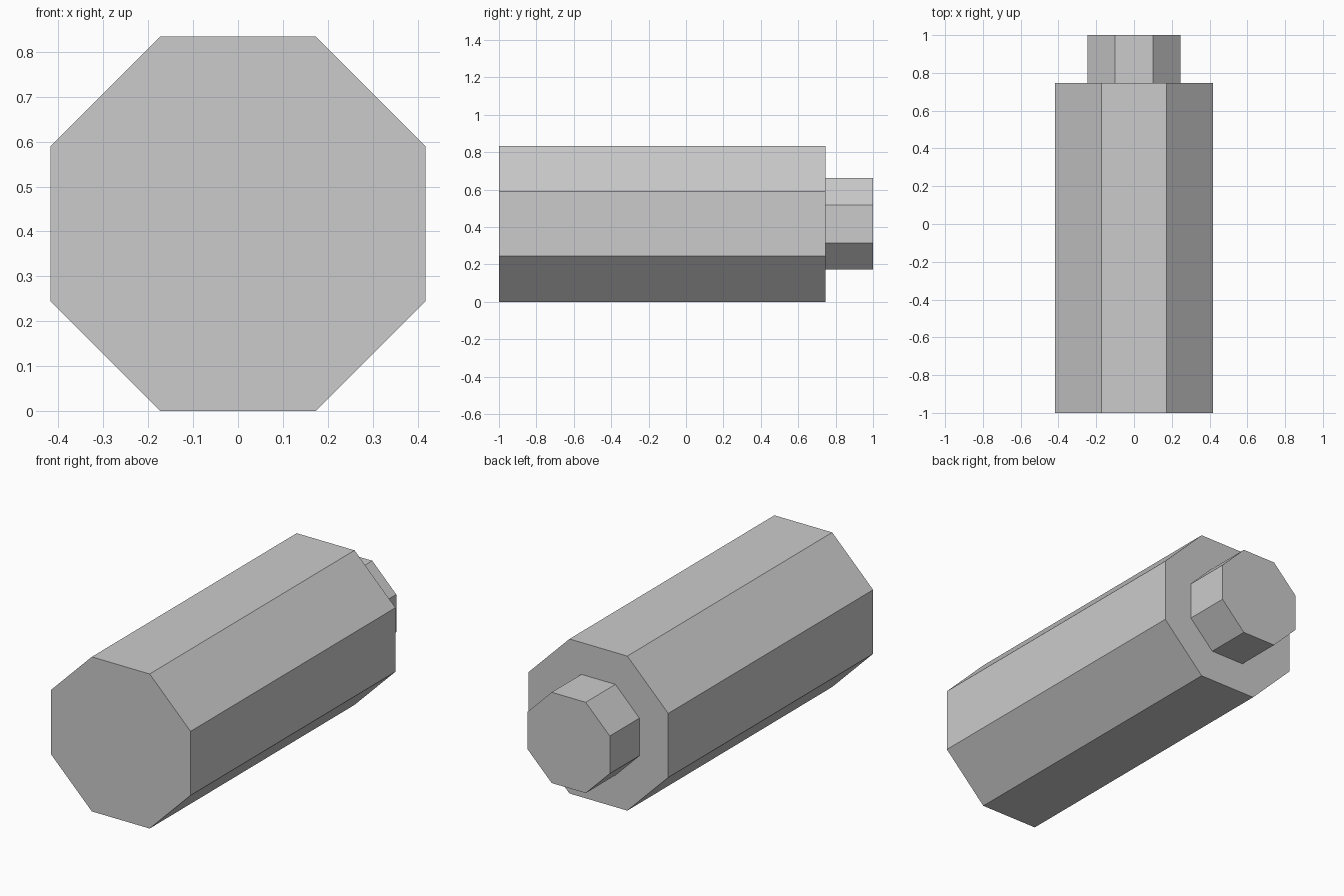
import bpy, bmesh, math
from mathutils import Matrix

cube = bpy.data.objects.get("Cube")
if cube:
    bpy.data.objects.remove(cube, do_unlink=True)

SIDES = 8
HALF_WIDTH = 0.417          # flat-to-flat half width of the main body
CENTRE_Z = HALF_WIDTH

grey = bpy.data.materials.new("light grey")
grey.use_nodes = True
colour = (0.6, 0.6, 0.6, 1)
grey.diffuse_color = colour
grey.node_tree.nodes["Principled BSDF"].inputs["Base Color"].default_value = colour


def octagonal_bar(name, half_width, y_start, y_end):
    """Eight-sided bar along y, resting on a flat side."""
    radius = half_width / math.cos(math.pi / SIDES)
    place = (Matrix.Translation((0, (y_start + y_end) / 2, CENTRE_Z))
             @ Matrix.Rotation(math.pi / 2, 4, 'X')
             @ Matrix.Rotation(math.pi / SIDES, 4, 'Z'))
    bm = bmesh.new()
    bmesh.ops.create_cone(bm, cap_ends=True, segments=SIDES, radius1=radius,
                          radius2=radius, depth=y_end - y_start, matrix=place)
    mesh = bpy.data.meshes.new(name)
    bm.to_mesh(mesh)
    bm.free()
    mesh.materials.append(grey)
    obj = bpy.data.objects.new(name, mesh)
    bpy.context.collection.objects.link(obj)
    return obj


# Main body and the narrower stub at the back
octagonal_bar("main_body", HALF_WIDTH, -1.0, 0.747)
octagonal_bar("rear_stub", 0.245, 0.747, 1.0)
